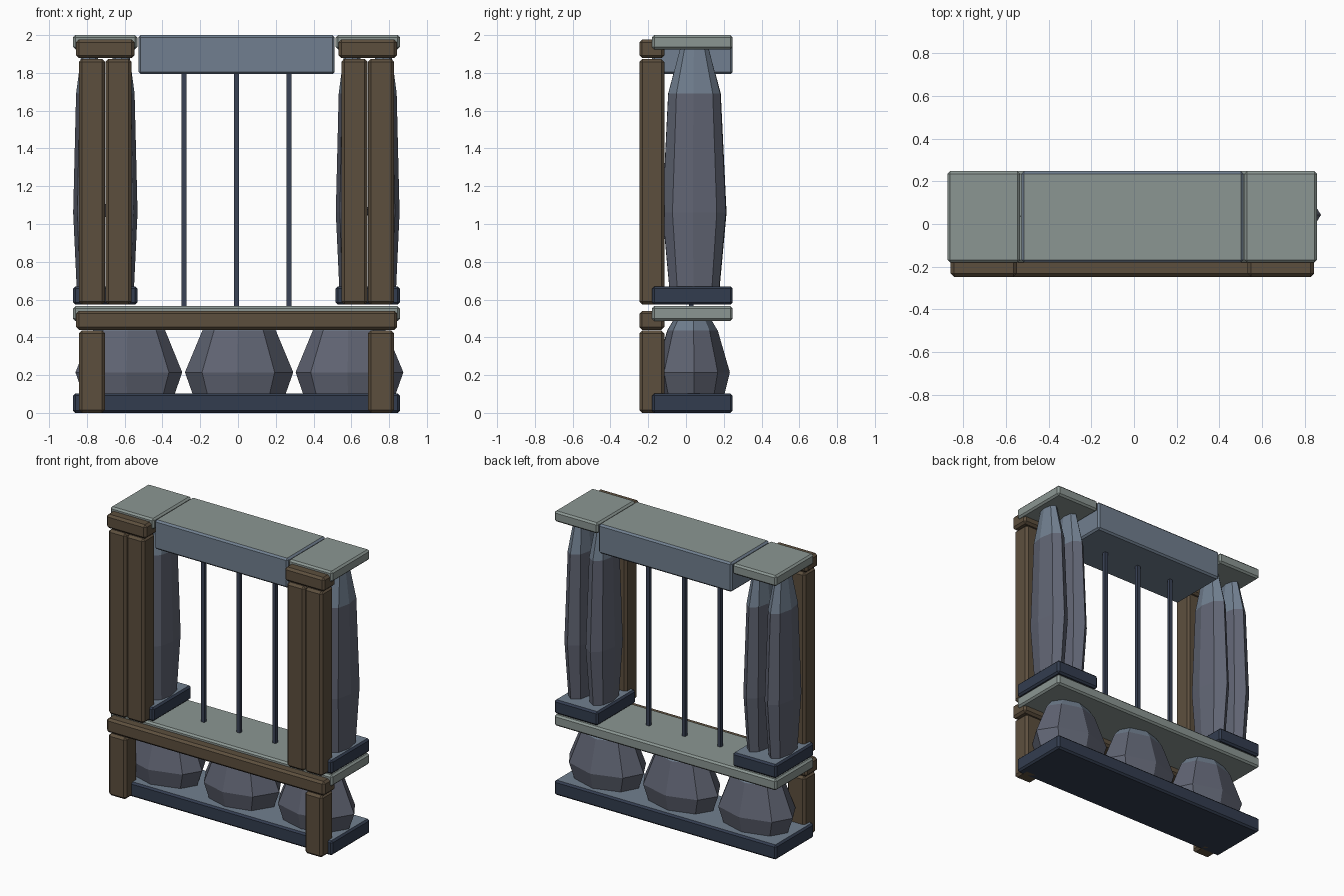
import bpy, bmesh, math, random

if "Cube" in bpy.data.objects:
    bpy.data.objects.remove(bpy.data.objects["Cube"])

random.seed(4)
CX = -0.008                      # symmetry axis of the frame


def mat(name, r, g, b):
    m = bpy.data.materials.new(name)
    m.diffuse_color = [(c / 255) ** 2.2 for c in (r, g, b)] + [1]
    m.use_nodes = True
    m.node_tree.nodes["Principled BSDF"].inputs["Base Color"].default_value = m.diffuse_color
    return m


WOOD = mat("wood", 93, 80, 64)
NAVY = mat("dark_stone", 54, 63, 80)
BLUE = mat("blue_stone", 112, 126, 142)
PALE = mat("pale_stone", 138, 149, 145)
ROCK = mat("rock", 96, 100, 114)
IRON = mat("iron", 60, 68, 86)


def finish(name, bm, mats):
    bmesh.ops.recalc_face_normals(bm, faces=bm.faces)
    me = bpy.data.meshes.new(name)
    bm.to_mesh(me)
    bm.free()
    for m in mats:
        me.materials.append(m)
    ob = bpy.data.objects.new(name, me)
    bpy.context.collection.objects.link(ob)
    return ob


def box(name, x, y, z, side, top=None, bevel=0.012):
    """Chamfered block from (min, max) ranges, with an optional top colour."""
    bm = bmesh.new()
    bmesh.ops.create_cube(bm, size=1)
    for v in bm.verts:
        v.co = [r[0] if c < 0 else r[1] for c, r in zip(v.co, (x, y, z))]
    if bevel:
        bmesh.ops.bevel(bm, geom=bm.edges[:], offset=bevel, segments=1,
                        affect='EDGES', profile=0.5)
    bm.normal_update()
    for f in bm.faces:
        f.material_index = int(top is not None and f.normal.z > 0.9)
    return finish(name, bm, [side, top or side])


def stone(name, x, y, rx, ry, rings, n=8, jitter=0.04):
    """Faceted boulder: rings of (z, scale), the topmost band in lighter stone."""
    bm = bmesh.new()
    k = [(1 + random.uniform(-jitter, jitter), random.uniform(-.07, .07))
         for _ in range(n)]
    loops = []
    for z, s in rings:
        loops.append([bm.verts.new((
            x + rx * s * q * math.cos(2 * math.pi * i / n + d),
            y + ry * s * q * math.sin(2 * math.pi * i / n + d), z))
            for i, (q, d) in enumerate(k)])
    for j in range(len(loops) - 1):
        a, b = loops[j], loops[j + 1]
        for i in range(n):
            f = bm.faces.new((a[i], a[(i + 1) % n], b[(i + 1) % n], b[i]))
            f.material_index = int(j == len(loops) - 2)
    bm.faces.new(loops[0][::-1])
    bm.faces.new(loops[-1]).material_index = 1
    return finish(name, bm, [ROCK, BLUE])


SLAB_Y = (-0.18, 0.247)
WOOD_Y = (-0.247, -0.115)
FULL_X = (-0.873, 0.857)

# Horizontal slabs and lintel
box("base_slab", FULL_X, SLAB_Y, (0, 0.103), NAVY, BLUE)
box("sill_slab", FULL_X, SLAB_Y, (0.487, 0.565), PALE)
box("lintel", (-0.527, 0.512), SLAB_Y, (1.793, 2.0), BLUE, PALE)

# Boulders under the sill
for i, x in enumerate((-0.575, 0.006, 0.588)):
    stone(f"boulder_{i}", x, 0.033, 0.283, 0.196,
          [(0.085, 0.84), (0.215, 1.0), (0.435, 0.68), (0.495, 0.5)], jitter=0.02)

# Front rail
box("front_rail", (-0.857, 0.843), WOOD_Y, (0.44, 0.54), WOOD, bevel=0.015)

for side, s in (("left", -1), ("right", 1)):
    c = CX + s * 0.695

    def span(centre, half):
        return (centre - half, centre + half)

    # Pillar base and cap
    box(f"{side}_pillar_base", span(c, 0.17), SLAB_Y, (0.573, 0.67), NAVY, BLUE)
    box(f"{side}_pillar_cap", span(c, 0.17), SLAB_Y, (1.925, 2.0), PALE)
    # Paired tall stones
    for i, o in enumerate((-0.084, 0.084)):
        stone(f"{side}_pillar_stone_{i}", c + o, 0.045, 0.086, 0.168,
              [(0.655, 0.78), (1.06, 1.0), (1.69, 0.82), (1.935, 0.44)],
              jitter=0.02)
    # Timber posts, header block and leg
    for i, o in enumerate((-0.07, 0.07)):
        box(f"{side}_post_{i}", span(c + o, 0.069), WOOD_Y, (0.573, 1.874),
            WOOD, bevel=0.016)
    box(f"{side}_post_header", span(c, 0.155), WOOD_Y, (1.878, 1.976), WOOD, bevel=0.015)
    box(f"{side}_leg", span(c + s * 0.07, 0.069), WOOD_Y, (0, 0.437), WOOD, bevel=0.016)

# Window bars
for i in (-1, 0, 1):
    x = CX + i * 0.278
    box(f"bar_{i + 1}", (x - 0.0125, x + 0.0125), (0.015, 0.04), (0.55, 1.81),
        IRON, bevel=0)
